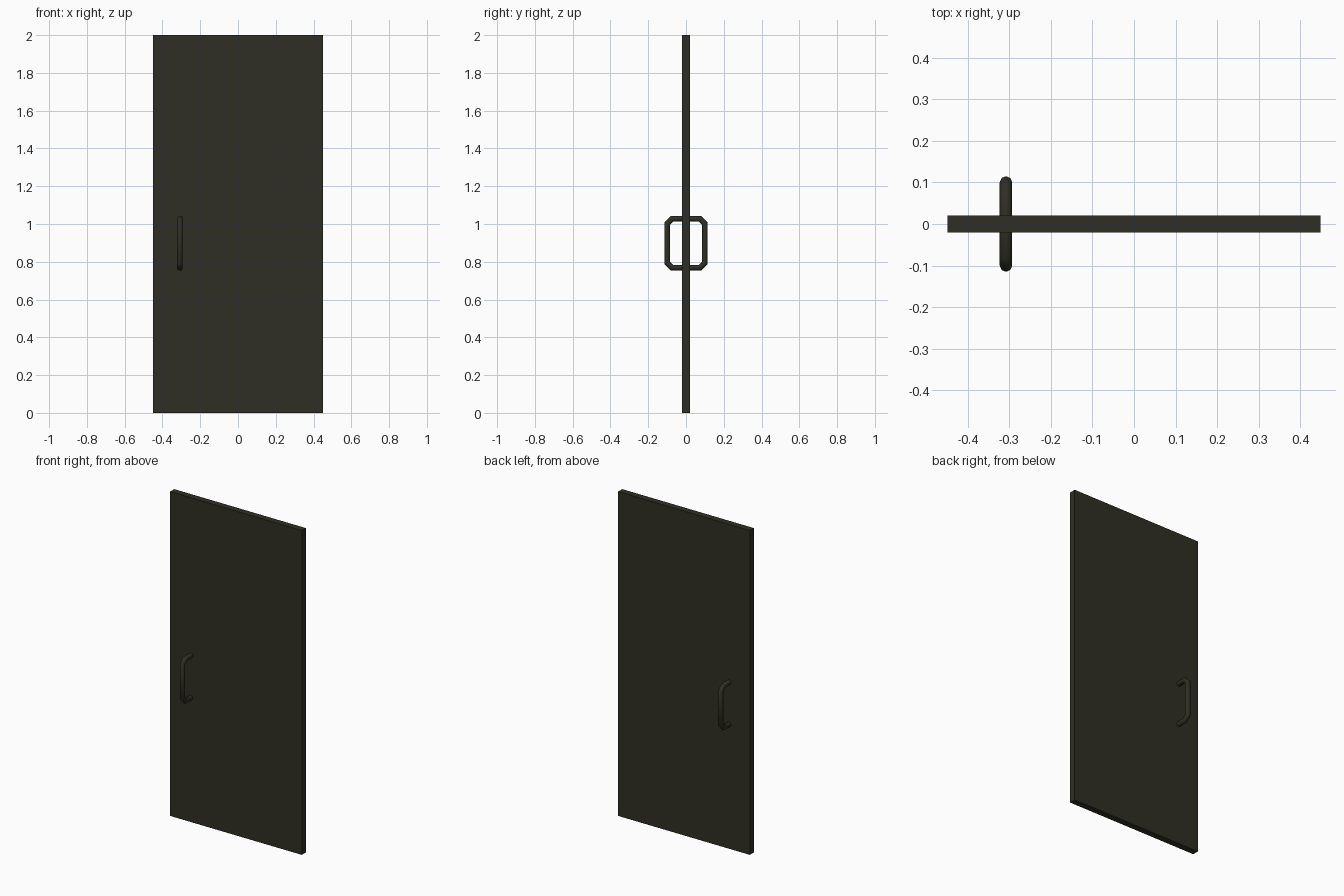
import bpy, bmesh, math
from mathutils import Vector

if "Cube" in bpy.data.objects:
    bpy.data.objects.remove(bpy.data.objects["Cube"])

dark = bpy.data.materials.new("dark_olive")
dark.diffuse_color = (0.028, 0.028, 0.018, 1)
dark.use_nodes = True
dark.node_tree.nodes["Principled BSDF"].inputs["Base Color"].default_value = dark.diffuse_color


def make_object(name, bm):
    bmesh.ops.recalc_face_normals(bm, faces=bm.faces)
    mesh = bpy.data.meshes.new(name)
    bm.to_mesh(mesh)
    bm.free()
    mesh.materials.append(dark)
    obj = bpy.data.objects.new(name, mesh)
    bpy.context.collection.objects.link(obj)
    return obj


# Door panel
bm = bmesh.new()
bmesh.ops.create_cube(bm, size=1)
for v in bm.verts:
    v.co = (v.co.x * 0.898, v.co.y * 0.04, v.co.z * 2 + 1)
make_object("door_panel", bm)


# Tube swept along a path in the YZ plane, with mitred bends
def tube(path, x, radius, sides):
    bm = bmesh.new()
    pts = [Vector(p) for p in path]
    rings = []
    for i, p in enumerate(pts):
        before = (p - pts[i - 1]).normalized() if i else (pts[1] - p).normalized()
        after = (pts[i + 1] - p).normalized() if i < len(pts) - 1 else before
        t = (before + after).normalized()
        miter = Vector((-t.y, t.x)) / t.dot(before)
        ring = []
        for k in range(sides):
            a = 2 * math.pi * k / sides
            q = p + miter * radius * math.sin(a)
            ring.append(bm.verts.new((x + radius * math.cos(a), q.x, q.y)))
        rings.append(ring)
    for a, b in zip(rings, rings[1:]):
        for k in range(sides):
            n = (k + 1) % sides
            bm.faces.new((a[k], a[n], b[n], b[k]))
    bm.faces.new(rings[0])
    bm.faces.new(rings[-1])
    return bm


# Pull handles on both sides of the door
path = [(-0.015, 0.768), (-0.076, 0.769), (-0.1, 0.793),
        (-0.1, 1.003), (-0.076, 1.027), (-0.015, 1.028)]
handle = make_object("pull_handles", tube(path, -0.308, 0.015, 8))
mirror = handle.modifiers.new("both_sides", 'MIRROR')
mirror.use_axis = (False, True, False)
mirror.use_mirror_merge = False
bpy.context.view_layer.objects.active = handle
handle.select_set(True)
bpy.ops.object.shade_smooth_by_angle(angle=math.radians(50))
